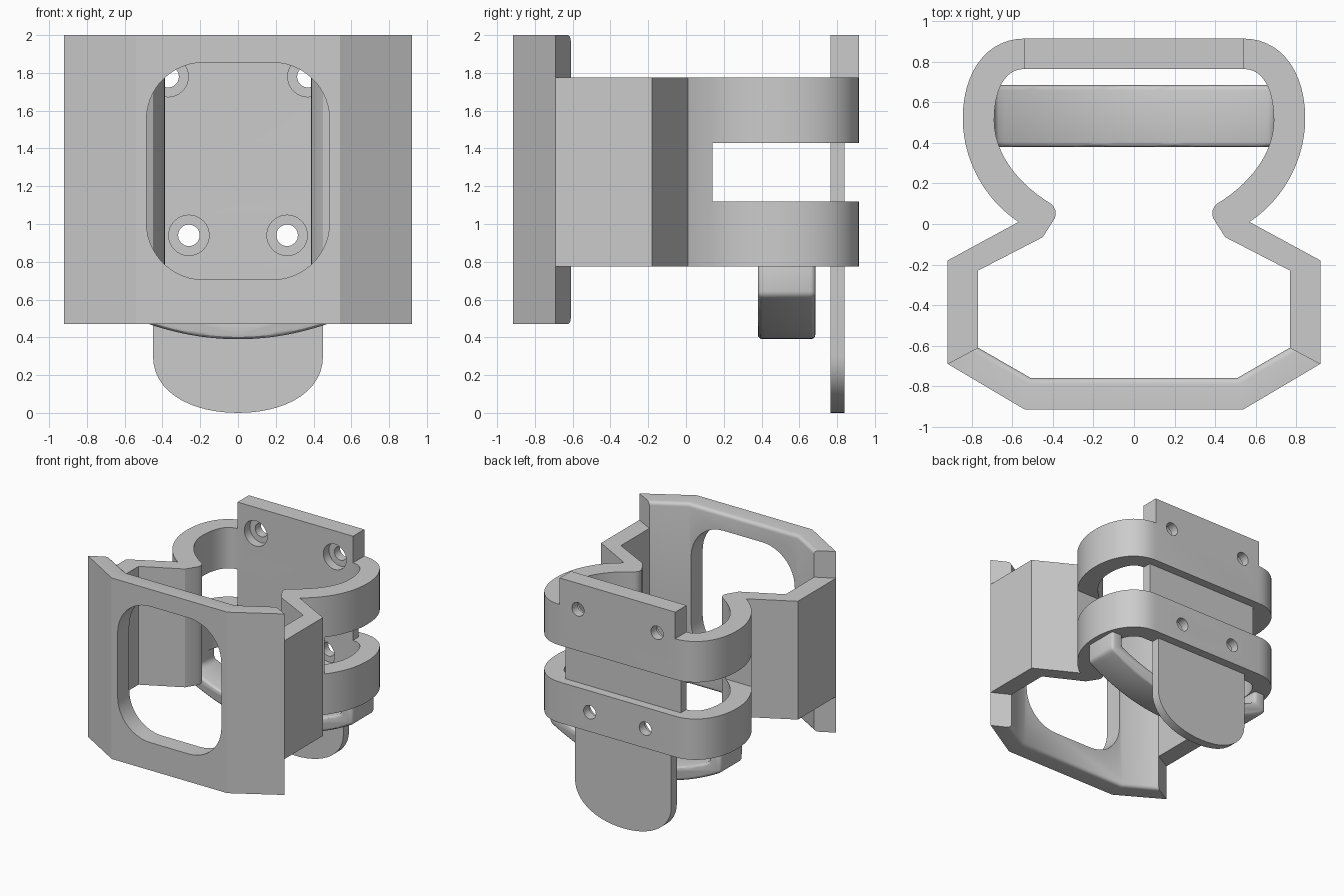
import bpy, bmesh, math
from mathutils import Vector
from mathutils.geometry import interpolate_bezier

if "Cube" in bpy.data.objects:
    bpy.data.objects.remove(bpy.data.objects["Cube"])

GREY = (0.6, 0.6, 0.6, 1)
grey = bpy.data.materials.new("plastic_grey")
grey.use_nodes = True
grey.diffuse_color = GREY
grey.node_tree.nodes["Principled BSDF"].inputs["Base Color"].default_value = GREY


def prism(name, pts, axis, lo, hi):
    """Extrude a 2D outline: axis 'z' takes (x, y) points, axis 'y' takes (x, z)."""
    place = (lambda p, d: (p[0], p[1], d)) if axis == "z" else (lambda p, d: (p[0], d, p[1]))
    bm = bmesh.new()
    face = bm.faces.new([bm.verts.new(place(p, lo)) for p in pts])
    out = bmesh.ops.extrude_face_region(bm, geom=[face])
    moved = [v for v in out["geom"] if isinstance(v, bmesh.types.BMVert)]
    bmesh.ops.translate(bm, verts=moved, vec=place((0, 0), hi - lo))
    if not any(len(f.verts) == len(pts) and f.calc_center_median()[2 if axis == "z" else 1] < lo + 1e-4
               for f in bm.faces):
        bm.faces.new([v for v in bm.verts if v not in moved])
    bmesh.ops.recalc_face_normals(bm, faces=bm.faces)
    mesh = bpy.data.meshes.new(name)
    bm.to_mesh(mesh)
    bm.free()
    mesh.materials.append(grey)
    obj = bpy.data.objects.new(name, mesh)
    bpy.context.collection.objects.link(obj)
    return obj


def box(x, lo, hi):
    return [(-x, lo), (x, lo), (x, hi), (-x, hi)]


def circle(cx, cy, r, n=32):
    return [(cx + r * math.cos(i * math.tau / n), cy + r * math.sin(i * math.tau / n)) for i in range(n)]


def curve(a, ha, hb, b, n=14):
    return [tuple(p)[:2] for p in interpolate_bezier(*[Vector((*q, 0)) for q in (a, ha, hb, b)], n)]


def across(half):
    """Run along the right half, then back along its mirror image."""
    return half + [(-x, y) for x, y in reversed(half) if abs(x) > 1e-5]


def cut(obj, cutter):
    mod = obj.modifiers.new("cut", "BOOLEAN")
    mod.operation, mod.solver, mod.object = "DIFFERENCE", "EXACT", cutter
    cutter.hide_render = True
    cutter.hide_set(True)


def finish(obj):
    bpy.ops.object.select_all(action="DESELECT")
    obj.select_set(True)
    bpy.context.view_layer.objects.active = obj
    for mod in list(obj.modifiers):
        bpy.ops.object.modifier_apply(modifier=mod.name)
    bpy.ops.object.shade_smooth_by_angle(angle=math.radians(30))


INNER, RECESS, BACK = 0.765, 0.84, 0.915
LOW, HIGH = 0.775, 1.775
SLOT_LOW, SLOT_HIGH = 1.12, 1.43

# Clamp body: side walls, pinched neck and rounded ring
outer = [(0.92, -0.69), (0.92, -0.18), (0.57, 0.01)]
outer += curve((0.57, 0.01), (0.75, 0.13), (0.845, 0.33), (0.845, 0.52))[1:]
outer += curve((0.845, 0.52), (0.845, 0.76), (0.72, BACK), (0.54, BACK))[1:]
inner = curve((0.54, INNER), (0.64, INNER), (0.69, 0.66), (0.69, 0.51))
inner += curve((0.69, 0.51), (0.69, 0.34), (0.56, 0.19), (0.41, 0.1))[1:]
inner += curve((0.41, 0.1), (0.39, 0.085), (0.38, 0.06), (0.39, 0.03), 5)[1:]
inner += [(0.45, -0.065), (0.77, -0.23), (0.77, -0.61)]
body = prism("clamp_body", across(outer) + [(-x, y) for x, y in reversed(inner)] + inner, "z", LOW, HIGH)
cut(body, prism("slot_cutter", box(1, 0.14, 1), "z", SLOT_LOW, SLOT_HIGH))

# Back plate: panel inside the slot, raised tab above, tongue below
slot_panel = prism("slot_panel", box(0.54, SLOT_LOW, SLOT_HIGH), "y", INNER, RECESS)
top_tab = prism("top_tab", box(0.54, HIGH, 2), "y", INNER, BACK)
tongue_half = [(0.45, LOW)] + curve((0.45, 0.3), (0.45, 0.11), (0.25, 0), (0, 0))
tongue = prism("bottom_tongue", across(tongue_half), "y", INNER, RECESS)

# Counterbored screw holes
for x, z, targets in ((0.37, 1.78, (body, top_tab)), (0.26, 0.94, (body,))):
    for side in (-x, x):
        bore = prism("hole_cutter", circle(side, z, 0.057), "y", 0.7, 1)
        sink = prism("counterbore_cutter", circle(side, z, 0.107), "y", 0.7, RECESS)
        for target in targets:
            cut(target, bore)
            cut(target, sink)

# Front plate with angled sides, softened inner rim and rounded window
plate_half = [(0.54, -0.915), (0.92, -0.69), (0.77, -0.61), (0.51, -0.76)]
plate = prism("front_plate", plate_half[:3] + across(plate_half[3:]) + [(-x, y) for x, y in plate_half[2::-1]],
              "z", 0.47, 2)
bm = bmesh.new()
bm.from_mesh(plate.data)
rim = [e for e in bm.edges
       if abs(e.verts[0].co.z - e.verts[1].co.z) < 1e-4
       and all(v.co.y > -0.8 and abs(v.co.x) < 0.8 for v in e.verts)]
bmesh.ops.bevel(bm, geom=rim, offset=0.03, segments=4, profile=0.5, affect="EDGES")
bm.to_mesh(plate.data)
bm.free()
corner = curve((0.485, 1.55), (0.485, 1.72), (0.35, 1.855), (0.18, 1.855))
window = [(x, 2.56 - z) for x, z in reversed(corner)] + corner
cut(plate, prism("window_cutter", across(window), "y", -1, -0.5))

# Curved strap hanging under the ring
strap_outer = [(0.8, 0.8)] + [(x, 0.39 + x * x * 0.36) for x in [0.8 - i * 0.05 for i in range(17)]]
strap_inner = [(0.69, 0.8)] + [(x, 0.51 + x * x * 0.36) for x in [0.69 * (1 - i / 14) for i in range(15)]]
strap = prism("hanging_strap", across(strap_outer) + across(strap_inner)[::-1], "z", 0, 1)
bpy.data.objects.remove(strap)
strap = prism("hanging_strap", across(strap_outer) + across(strap_inner)[::-1], "y", 0.38, 0.685)
bevel = strap.modifiers.new("soft_edges", "BEVEL")
bevel.width, bevel.segments, bevel.angle_limit = 0.025, 3, math.radians(35)

for part in (body, slot_panel, top_tab, tongue, plate, strap):
    finish(part)
